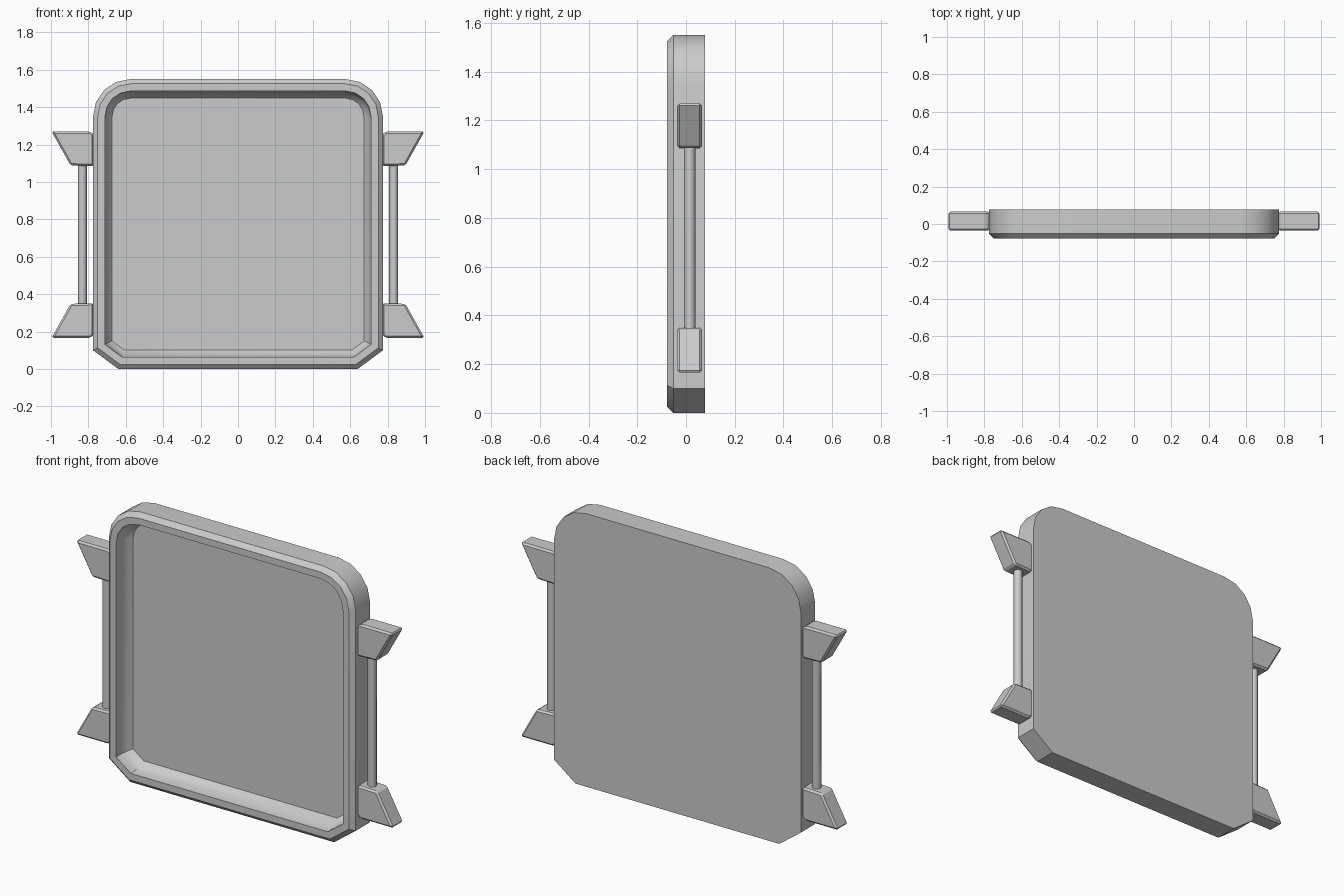
import bpy, bmesh, math
from mathutils import Vector

if "Cube" in bpy.data.objects:
    bpy.data.objects.remove(bpy.data.objects["Cube"])


def finish(name, bm, angle=None):
    bmesh.ops.recalc_face_normals(bm, faces=bm.faces)
    me = bpy.data.meshes.new(name)
    bm.to_mesh(me)
    bm.free()
    ob = bpy.data.objects.new(name, me)
    bpy.context.collection.objects.link(ob)
    if angle:
        bpy.ops.object.select_all(action='DESELECT')
        ob.select_set(True)
        bpy.context.view_layer.objects.active = ob
        bpy.ops.object.shade_smooth_by_angle(angle=math.radians(angle))
    return ob


def inset(points, d):
    # mitred inward offset of a counter-clockwise outline
    out = []
    for i, p in enumerate(points):
        a = (p - points[i - 1]).normalized()
        b = (points[(i + 1) % len(points)] - p).normalized()
        na, nb = Vector((-a.y, a.x)), Vector((-b.y, b.x))
        out.append(p + (na + nb) * d / (1 + na.dot(nb)))
    return out


# tray panel: chamfered bottom corners, rounded top corners
W, H, R, SEG = 0.775, 1.55, 0.2, 4
half = [(0.64, 0.0), (W, 0.1)]
for i in range(SEG + 1):
    t = math.pi / 2 * i / SEG
    half.append((W - R + R * math.cos(t), H - R + R * math.sin(t)))
outline = [Vector(p) for p in half] + [Vector((-x, z)) for x, z in reversed(half)]

# (inset, y) steps from the back, round the rim and down into the recess
steps = [(0, 0.077), (0, -0.052), (0.025, -0.077), (0.063, -0.077),
         (0.066, -0.03), (0.08, 0.0), (0.1, 0.022)]
bm = bmesh.new()
rings = [[bm.verts.new((p.x, y, p.y)) for p in inset(outline, d)] for d, y in steps]
for r0, r1 in zip(rings, rings[1:]):
    for i in range(len(r0)):
        bm.faces.new((r0[i - 1], r0[i], r1[i], r1[i - 1]))
bm.faces.new(rings[0])
bm.faces.new(rings[-1])
finish("tray_panel", bm, 30)

# handle brackets: bevelled wedge profiles, mirrored left/right and up/down
MID, Y = 0.718, 0.015
wedge = [(0.77, 1.085), (0.77, 1.252), (0.79, 1.27), (0.997, 1.27),
         (0.895, 1.088), (0.79, 1.085)]
for sx, side in ((-1, "left"), (1, "right")):
    for sz, level in ((-1, "lower"), (1, "upper")):
        bm = bmesh.new()
        f = bm.faces.new([bm.verts.new((sx * x, Y - 0.051, MID + sz * (z - MID)))
                          for x, z in wedge])
        ext = bmesh.ops.extrude_face_region(bm, geom=[f])["geom"]
        bmesh.ops.translate(bm, vec=(0, 0.102, 0),
                            verts=[v for v in ext if isinstance(v, bmesh.types.BMVert)])
        bmesh.ops.recalc_face_normals(bm, faces=bm.faces)
        bmesh.ops.bevel(bm, geom=bm.edges[:], offset=0.011, segments=1,
                        affect='EDGES', clamp_overlap=True)
        finish(f"{level}_{side}_bracket", bm)

    # grip rod between the brackets
    bm = bmesh.new()
    bmesh.ops.create_cone(bm, cap_ends=True, segments=8, radius1=0.024,
                          radius2=0.024, depth=0.78)
    rod = finish(f"{side}_grip_rod", bm, 50)
    rod.location = (sx * 0.832, Y, MID)
